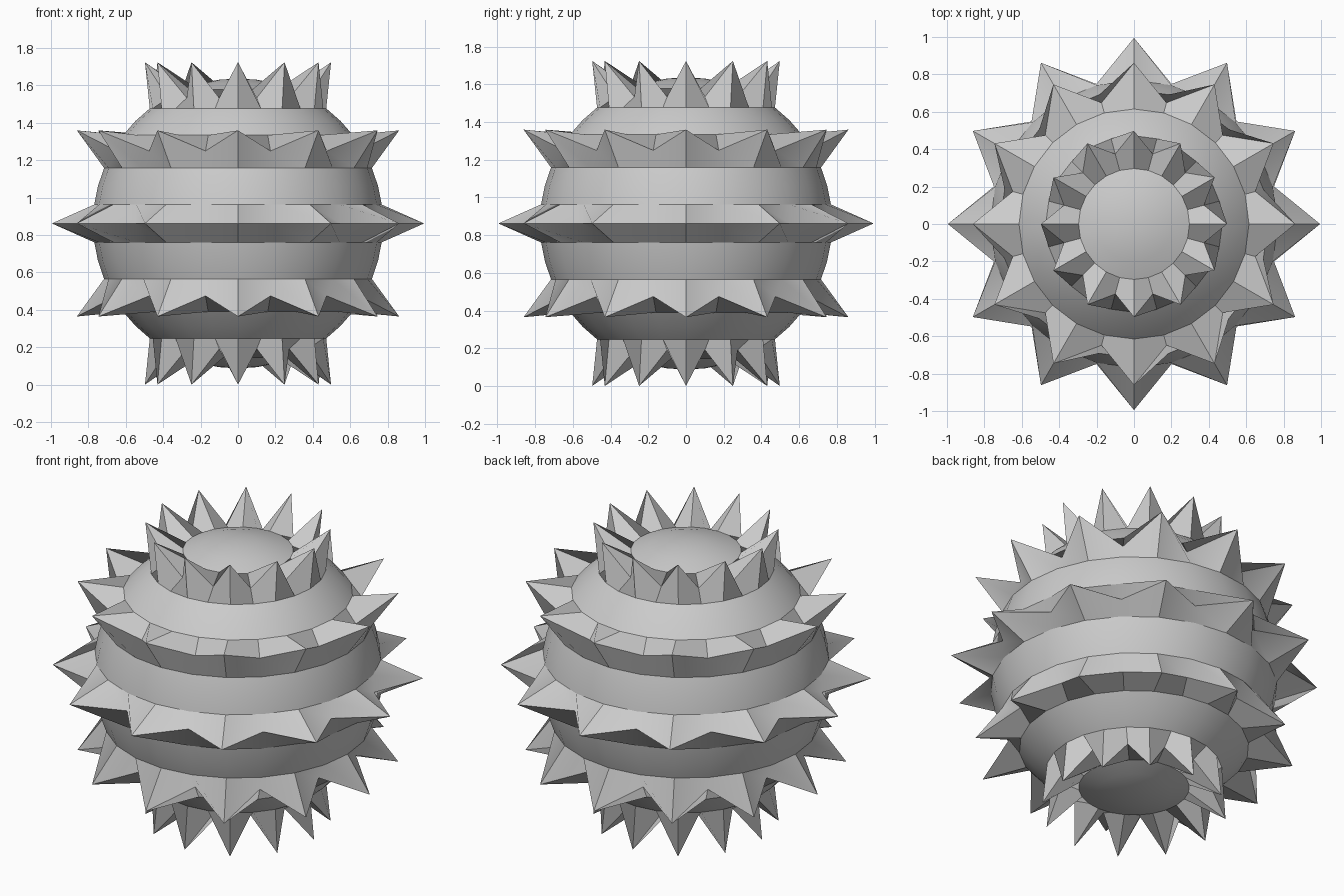
import bpy, bmesh, math
from mathutils import Vector

if "Cube" in bpy.data.objects:
    bpy.data.objects.remove(bpy.data.objects["Cube"])

BODY_R, TIP_R, CENTRE_Z = 0.775, 0.995, 0.862
SEGS, RINGS = 24, 24

# Round body
bm = bmesh.new()
bmesh.ops.create_uvsphere(bm, u_segments=SEGS, v_segments=RINGS, radius=BODY_R)

# Spikes: pull out every 30 degrees of longitude at latitudes 0, +-30, +-60
for v in bm.verts:
    lat = math.degrees(math.asin(max(-1, min(1, v.co.z / BODY_R))))
    lon = math.degrees(math.atan2(v.co.y, v.co.x))
    on_ring = abs(lat) < 61 and abs(lat / 30 - round(lat / 30)) < 0.02
    on_step = abs(lon / 30 - round(lon / 30)) < 0.02
    if on_ring and on_step:
        v.co = v.co.normalized() * TIP_R

bmesh.ops.translate(bm, verts=bm.verts, vec=Vector((0, 0, CENTRE_Z)))
mesh = bpy.data.meshes.new("spiky_ball")
bm.to_mesh(mesh)
bm.free()
ball = bpy.data.objects.new("spiky_ball", mesh)
bpy.context.collection.objects.link(ball)

# Soft body, crisp spike edges
bpy.context.view_layer.objects.active = ball
ball.select_set(True)
bpy.ops.object.shade_smooth_by_angle(angle=math.radians(30))
